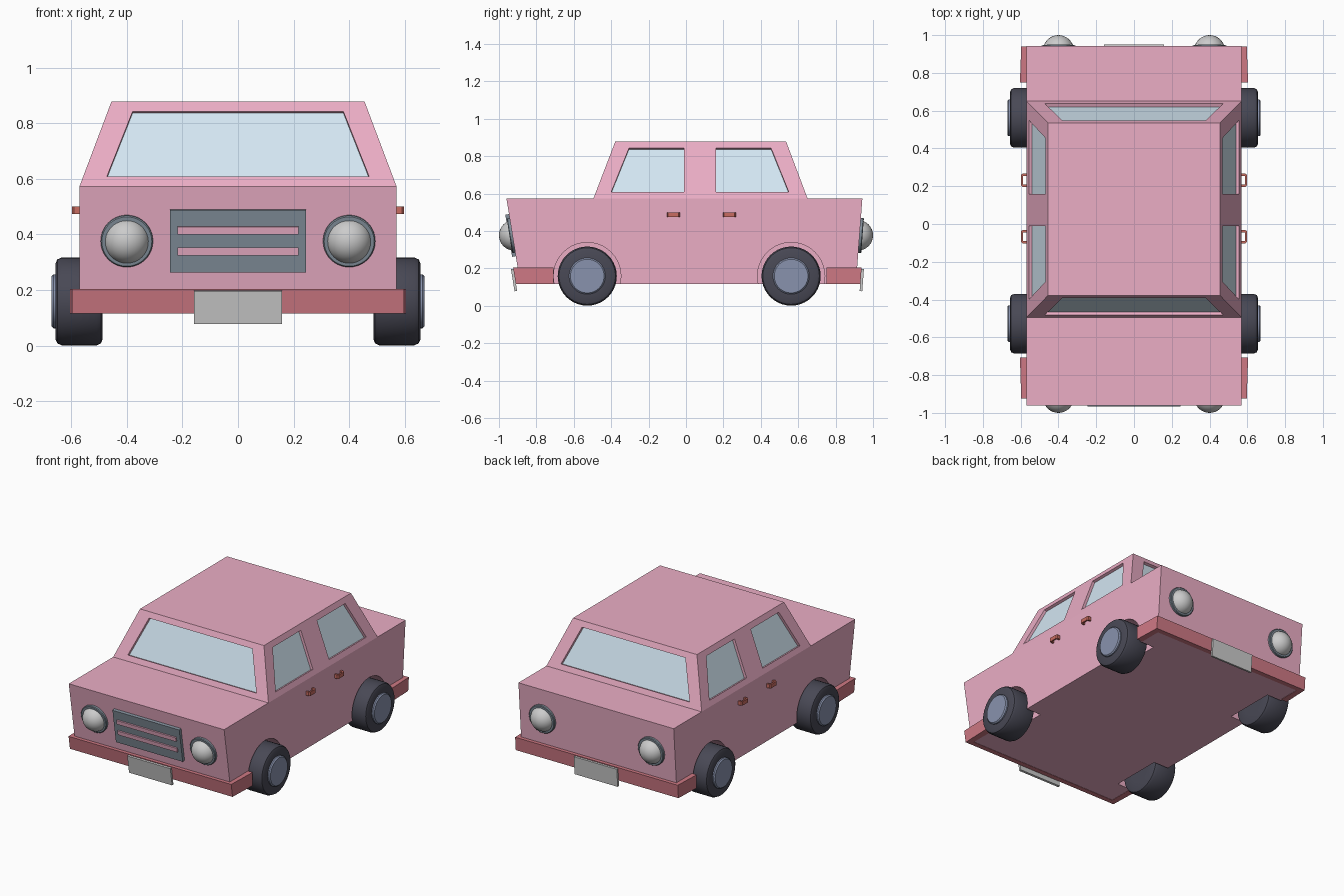
import bpy, bmesh, math
from mathutils import Vector, Matrix

if "Cube" in bpy.data.objects:
    bpy.data.objects.remove(bpy.data.objects["Cube"])


def material(name, r, g, b):
    m = bpy.data.materials.new(name)
    m.diffuse_color = (r, g, b, 1)
    m.use_nodes = True
    m.node_tree.nodes["Principled BSDF"].inputs["Base Color"].default_value = m.diffuse_color
    return m


PINK = material("pink_paint", 0.83, 0.42, 0.56)
RED = material("red_trim", 0.62, 0.19, 0.23)
RUST = material("handle_red", 0.58, 0.15, 0.12)
GLASS = material("glass", 0.66, 0.80, 0.90)
RUBBER = material("rubber", 0.065, 0.065, 0.09)
HUB = material("hub_metal", 0.25, 0.29, 0.42)
STEEL = material("grille_metal", 0.22, 0.27, 0.32)


def loft(name, rings, mat=None, smooth=False):
    """Closed solid through a list of equal-length point rings."""
    bm = bmesh.new()
    vs = [[bm.verts.new(p) for p in ring] for ring in rings]
    n = len(vs[0])
    bm.faces.new(vs[0])
    bm.faces.new(vs[-1])
    for a, b in zip(vs, vs[1:]):
        for i in range(n):
            j = (i + 1) % n
            bm.faces.new((a[i], a[j], b[j], b[i]))
    bmesh.ops.recalc_face_normals(bm, faces=bm.faces)
    me = bpy.data.meshes.new(name)
    bm.to_mesh(me)
    bm.free()
    ob = bpy.data.objects.new(name, me)
    bpy.context.collection.objects.link(ob)
    if mat:
        me.materials.append(mat)
    if smooth:
        me.shade_smooth()
        me.set_sharp_from_angle(angle=math.radians(35))
    return ob


def rect(x, y0, y1, z):
    return [(-x, y0, z), (x, y0, z), (x, y1, z), (-x, y1, z)]


def box(name, w, d, h, mat=None):
    return loft(name, [rect(w / 2, -d / 2, d / 2, z) for z in (-h / 2, h / 2)], mat)


def lathe(name, profile, mat=None, n=40):
    """Turn (x, radius) pairs around the x axis."""
    return loft(name, [[(x, r * math.cos(2 * math.pi * i / n), r * math.sin(2 * math.pi * i / n))
                        for i in range(n)] for x, r in profile], mat, True)


def cut(target, cutter):
    m = target.modifiers.new("cut", 'BOOLEAN')
    m.operation, m.solver, m.object = 'DIFFERENCE', 'EXACT', cutter
    cutter.hide_render = True
    cutter.hide_set(True)


# Lower body and cabin
TOP, BOT = 0.574, 0.118
SLOPE = {-1: 0.162, 1: 0.076}
EDGE = {-1: 0.96, 1: 0.943}


def end_y(s, z):
    return s * (EDGE[s] - SLOPE[s] * (TOP - z))


body = loft("body", [rect(0.57, end_y(-1, z), end_y(1, z), z) for z in (BOT, TOP)], PINK)
cabin = loft("cabin", [rect(0.57, -0.495, 0.65, TOP), rect(0.455, -0.378, 0.535, 0.879)], PINK)


# Recessed windows
def window(name, pts):
    p = [Vector(q) for q in pts]
    nrm = (p[1] - p[0]).cross(p[3] - p[0]).normalized()
    if nrm.z < 0:
        nrm.negate()
    layer = lambda d: [q + nrm * d for q in p]
    cut(cabin, loft(name + "_cutter", [layer(-0.022), layer(0.03)]))
    loft(name, [layer(-0.026), layer(-0.018)], GLASS)


ZL, ZH = 0.608, 0.843


def slant(a, b, z):
    return a + (b - a) * (z - TOP) / (0.879 - TOP)


for name, a, b in (("windshield", -0.495, -0.378), ("rear_window", 0.65, 0.535)):
    yl, yh = slant(a, b, ZL), slant(a, b, ZH)
    window(name, [(-0.472, yl, ZL), (0.472, yl, ZL), (0.379, yh, ZH), (-0.379, yh, ZH)])

xl, xh = slant(0.57, 0.455, ZL), slant(0.57, 0.455, ZH)
for side, sx in (("left", -1), ("right", 1)):
    for name, yo_l, yo_h, yi in (("front", -0.40, -0.305, -0.01), ("back", 0.55, 0.455, 0.16)):
        window(f"{side}_{name}_window", [(sx * xl, yo_l, ZL), (sx * xl, yi, ZL),
                                         (sx * xh, yi, ZH), (sx * xh, yo_h, ZH)])

# Wheels, hubs and arches
TYRE = [(0.488, 0.08), (0.488, 0.138), (0.493, 0.151), (0.508, 0.158),
        (0.635, 0.158), (0.65, 0.151), (0.656, 0.138), (0.656, 0.08)]
CAP = [(0.64, 0.097), (0.664, 0.097), (0.671, 0.09), (0.671, 0.05)]
for side, sx in (("left", -1), ("right", 1)):
    for pos, y in (("front", -0.528), ("back", 0.562)):
        parts = [lathe(f"{pos}_{side}_tyre", [(sx * x, r) for x, r in TYRE], RUBBER),
                 lathe(f"{pos}_{side}_hub", [(sx * x, r) for x, r in CAP], HUB),
                 lathe(f"{pos}_{side}_arch_cutter", [(sx * 0.46, 0.18), (sx * 0.7, 0.18)], PINK)]
        for ob in parts:
            ob.location = (0, y, 0.159)
        cut(body, parts[2])

# Door handles: small bars on two posts
for side, sx in (("left", -1), ("right", 1)):
    for pos, y in (("front", -0.067), ("back", 0.232)):
        u = [(0.565, -0.035), (0.59, -0.035), (0.598, -0.028), (0.598, 0.028), (0.59, 0.035),
             (0.565, 0.035), (0.565, 0.023), (0.588, 0.023), (0.588, -0.023), (0.565, -0.023)]
        loft(f"{pos}_{side}_handle", [[(sx * a, y + b, z) for a, b in u] for z in (0.474, 0.5)], RUST)


# Front and back ends: bumper, plate, lamps
def place(ob, s, x, z, out=0.0):
    a = -s * math.atan(SLOPE[s])
    ob.matrix_world = (Matrix.Translation((x, end_y(s, z) + s * out, z))
                       @ Matrix.Rotation(a, 4, 'X'))


for pos, s, inner in (("front", -1, -0.708), ("back", 1, 0.75)):
    def bumper_ring(z):
        o, i = end_y(s, z) + s * 0.024, end_y(s, z) - s * 0.01
        return [(-0.597, o, z), (0.597, o, z), (0.604, inner, z), (0.56, inner, z),
                (0.56, i, z), (-0.56, i, z), (-0.56, inner, z), (-0.604, inner, z)]
    loft(f"{pos}_bumper", [bumper_ring(0.116), bumper_ring(0.204)], RED)
    place(box(f"{pos}_plate", 0.316, 0.014, 0.12), s, 0, 0.138, 0.03)
    for side, x in (("left", -0.4), ("right", 0.4)):
        ring = lathe(f"{pos}_{side}_lamp_ring",
                     [(-0.02, 0.094), (0.012, 0.094), (0.016, 0.09), (0.016, 0.08)], STEEL)
        ring.data.transform(Matrix.Rotation(s * math.pi / 2, 4, 'Z'))
        place(ring, s, x, 0.377)
        bpy.ops.mesh.primitive_uv_sphere_add(segments=32, ring_count=16, radius=0.082,
                                             location=(x, s * 0.918, 0.377))
        lamp = bpy.context.object
        lamp.name = f"{pos}_{side}_lamp"
        lamp.data.shade_smooth()

# Grille with two bars
place(box("grille", 0.49, 0.04, 0.228, STEEL), -1, 0, 0.378, 0.0)
for i, z in enumerate((0.416, 0.341)):
    place(box(f"grille_bar_{i + 1}", 0.436, 0.03, 0.028, PINK), -1, 0, z, 0.014)
